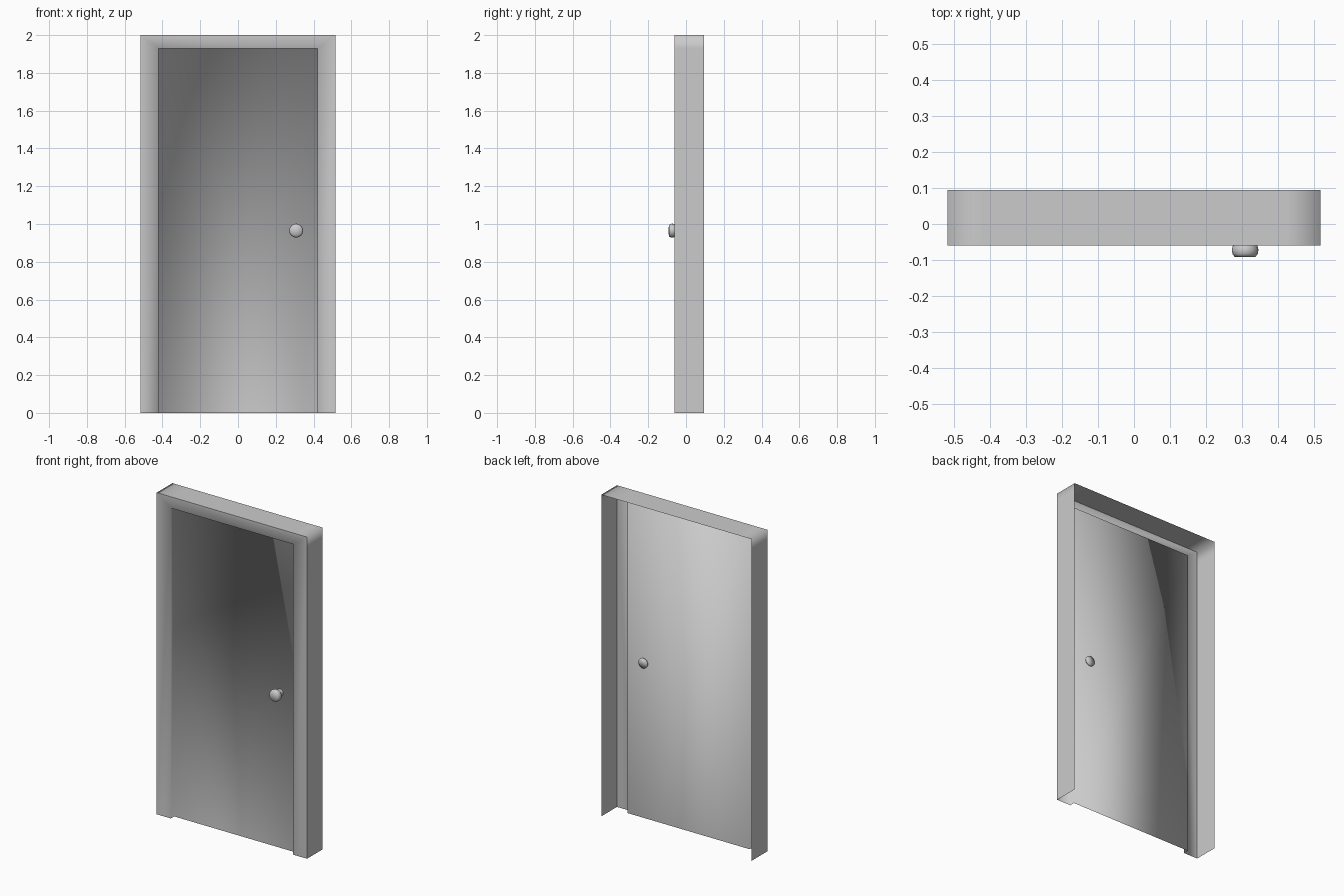
import bpy, bmesh, math
from mathutils import Matrix, Vector

cube = bpy.data.objects.get("Cube")
if cube:
    bpy.data.objects.remove(cube, do_unlink=True)

# Overall sizes
HALF_W, HEIGHT = 0.517, 2.0        # outer casing
DOOR_W, DOOR_H = 0.42, 1.93        # door opening
FRONT, BACK, RECESS = -0.06, 0.094, -0.027

grey = bpy.data.materials.new("plain_grey")
grey.use_nodes = True
color = (0.6, 0.6, 0.6, 1)
grey.diffuse_color = color
grey.node_tree.nodes["Principled BSDF"].inputs["Base Color"].default_value = color


def finish(name, bm):
    mesh = bpy.data.meshes.new(name)
    bm.to_mesh(mesh)
    bm.free()
    for poly in mesh.polygons:
        poly.use_smooth = True
    mesh.materials.append(grey)
    obj = bpy.data.objects.new(name, mesh)
    bpy.context.collection.objects.link(obj)
    return obj


def arch(bm, w, h, y, split=False):
    """Vertices up the right side, across the top and down the left side."""
    half = [(w, 0), (w, h)]
    if split:
        half = [(w, 0), (w, DOOR_H), (w, h), (DOOR_W, h)]
    path = [(-x, z) for x, z in half] + half[::-1]
    return [bm.verts.new((x, y, z)) for x, z in path]


def ribbon(bm, a, b):
    for i in range(len(a) - 1):
        bm.faces.new((a[i], b[i], b[i + 1], a[i + 1]))


# Outer casing: open-backed band along both sides and the top
bm = bmesh.new()
ribbon(bm, arch(bm, HALF_W, HEIGHT, BACK, True), arch(bm, HALF_W, HEIGHT, FRONT, True))
finish("frame_casing", bm)

# Front trim, reveal and recessed door panel, one continuous sheet
bm = bmesh.new()
outer = arch(bm, HALF_W, HEIGHT, FRONT)
inner = arch(bm, DOOR_W, DOOR_H, FRONT)
panel = arch(bm, DOOR_W, DOOR_H, RECESS)
ribbon(bm, outer, inner)
ribbon(bm, inner, panel)
bm.faces.new(panel[::-1])
finish("door_and_trim", bm)

# Door knob: turned profile (radius, y) with a small rose behind the panel
profile = [(0, -0.092), (0.029, -0.091), (0.035, -0.083), (0.037, -0.072),
           (0.034, -0.06), (0.022, -0.045), (0.022, -0.026),
           (0.031, -0.022), (0.031, -0.016), (0, -0.013)]
bm = bmesh.new()
verts = [bm.verts.new((r, y, 0)) for r, y in profile]
edges = [bm.edges.new(pair) for pair in zip(verts, verts[1:])]
bmesh.ops.spin(bm, geom=verts + edges, cent=(0, 0, 0), axis=(0, 1, 0),
               angle=math.tau, steps=16)
bmesh.ops.remove_doubles(bm, verts=bm.verts[:], dist=0.0005)
bmesh.ops.recalc_face_normals(bm, faces=bm.faces[:])
bmesh.ops.transform(bm, matrix=Matrix.Translation(Vector((0.308, 0, 0.965))),
                    verts=bm.verts[:])
finish("door_knob", bm)
